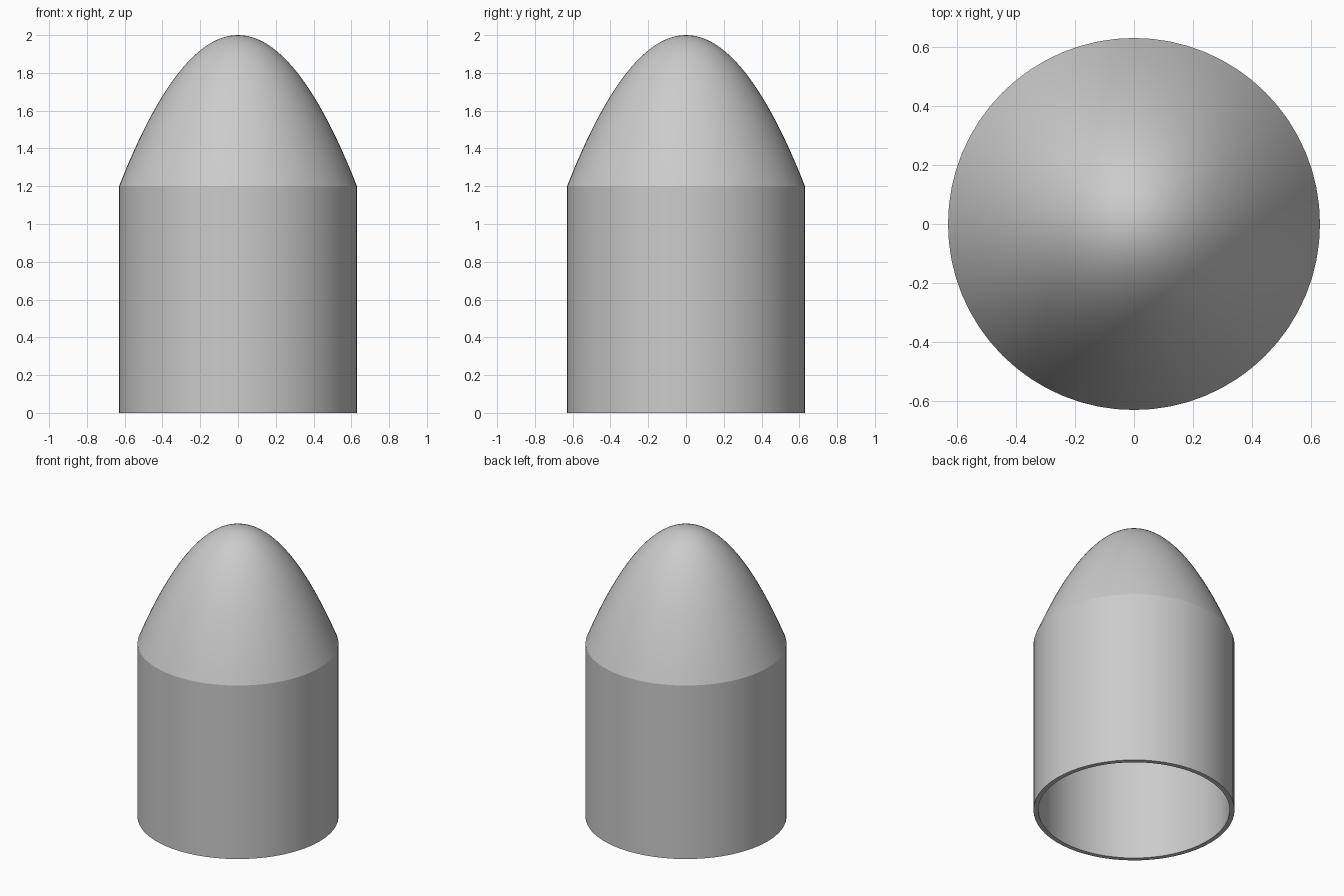
import bpy, bmesh, math

cube = bpy.data.objects.get("Cube")
if cube:
    bpy.data.objects.remove(cube, do_unlink=True)

RADIUS, INNER = 0.63, 0.6
SHOULDER, TIP, INNER_TIP = 1.2, 2.0, 1.96

grey = bpy.data.materials.new("plain grey")
grey.use_nodes = True
grey.diffuse_color = (0.6, 0.6, 0.6, 1)
grey.node_tree.nodes["Principled BSDF"].inputs["Base Color"].default_value = grey.diffuse_color


def lathe(name, profile, sides, closed):
    """Spin a list of (radius, height) points about the vertical axis."""
    bm = bmesh.new()
    verts = [bm.verts.new((r, 0, z)) for r, z in profile]
    edges = [bm.edges.new(pair) for pair in zip(verts, verts[1:])]
    if closed:
        edges.append(bm.edges.new((verts[-1], verts[0])))
    bmesh.ops.spin(bm, geom=verts + edges, cent=(0, 0, 0), axis=(0, 0, 1),
                   angle=math.tau, steps=sides, use_merge=True)
    bmesh.ops.remove_doubles(bm, verts=bm.verts, dist=1e-5)
    bmesh.ops.recalc_face_normals(bm, faces=bm.faces)
    mesh = bpy.data.meshes.new(name)
    bm.to_mesh(mesh)
    bm.free()
    mesh.materials.append(grey)
    obj = bpy.data.objects.new(name, mesh)
    bpy.context.collection.objects.link(obj)
    bpy.ops.object.select_all(action="DESELECT")
    obj.select_set(True)
    bpy.context.view_layer.objects.active = obj
    bpy.ops.object.shade_smooth_by_angle(angle=math.radians(30))
    return obj


def parabola(radius, tip, steps=24):
    """Rounded nose profile from the shoulder up to the tip."""
    rise = tip - SHOULDER
    return [(radius * (1 - i / steps), tip - rise * (1 - i / steps) ** 2)
            for i in range(steps + 1)]


# Open-ended tube body
lathe("body_tube", [(RADIUS, 0), (RADIUS, SHOULDER), (INNER, SHOULDER), (INNER, 0)], 64, True)

# Hollow nose: outer skin up to the tip, inner skin back down
outer = parabola(RADIUS, TIP)
inner = parabola(INNER, INNER_TIP)[::-1]
lathe("nose_cone", outer + inner, 64, True)

# Remove the hidden web that joins the two tips along the axis
nose = bpy.data.objects["nose_cone"].data
bm = bmesh.new()
bm.from_mesh(nose)
stray = [e for e in bm.edges if not e.link_faces]
bmesh.ops.delete(bm, geom=stray, context="EDGES")
bmesh.ops.recalc_face_normals(bm, faces=bm.faces)
bm.to_mesh(nose)
bm.free()
